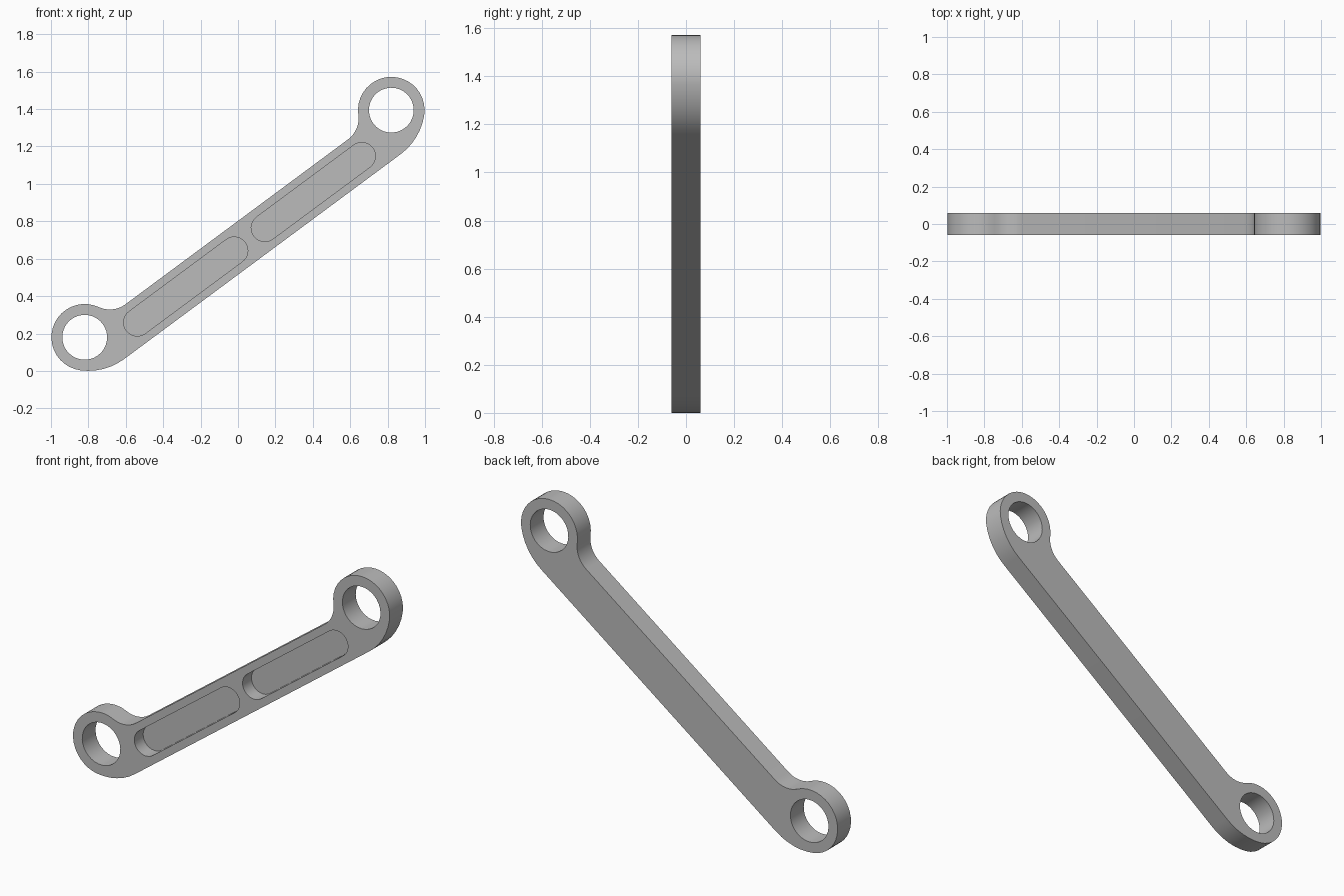
import bpy, bmesh
from math import sin, cos, pi, atan2, sqrt, radians
from mathutils import Matrix

cube = bpy.data.objects.get("Cube")
if cube:
    bpy.data.objects.remove(cube, do_unlink=True)

# Dimensions in the arm's own frame: u along the arm, v across it
TILT = radians(36.53)
MID_Z = 0.787
HALF = 0.06                  # half thickness
EYE_U, EYE_R, HOLE_R = 1.02, 0.178, 0.12
TOP_V, LOW_V = 0.012, -0.219  # straight edges of the bar
FILLET_R, HEEL_R = 0.14, 0.32
POCKET_R, POCKET_DEPTH = 0.073, 0.08

grey = bpy.data.materials.new("satin_grey")
grey.use_nodes = True
colour = (0.5, 0.5, 0.5, 1)
grey.diffuse_color = colour
grey.node_tree.nodes["Principled BSDF"].inputs["Base Color"].default_value = colour

frame = Matrix.Translation((0, 0, MID_Z)) @ Matrix.Rotation(-TILT, 4, 'Y')


def arc(u, v, r, start, end, steps):
    return [(u + r * cos(start + (end - start) * i / steps),
             v + r * sin(start + (end - start) * i / steps)) for i in range(steps + 1)]


def prism(name, outline, y0, y1):
    bm = bmesh.new()
    face = bm.faces.new([bm.verts.new((u, y0, v)) for u, v in outline])
    new = bmesh.ops.extrude_face_region(bm, geom=[face])["geom"]
    bmesh.ops.translate(bm, vec=(0, y1 - y0, 0),
                        verts=[g for g in new if isinstance(g, bmesh.types.BMVert)])
    bmesh.ops.recalc_face_normals(bm, faces=bm.faces)
    bm.transform(frame)
    mesh = bpy.data.meshes.new(name)
    bm.to_mesh(mesh)
    bm.free()
    mesh.materials.append(grey)
    obj = bpy.data.objects.new(name, mesh)
    bpy.context.collection.objects.link(obj)
    return obj


# Outline of one end: heel blend, round eye, then concave fillet into the bar
heel_v = LOW_V + HEEL_R
heel_u = -EYE_U + sqrt((HEEL_R - EYE_R) ** 2 - heel_v ** 2)
fillet_v = TOP_V + FILLET_R
fillet_u = -EYE_U + sqrt((FILLET_R + EYE_R) ** 2 - fillet_v ** 2)
heel_angle = atan2(-heel_v, -EYE_U - heel_u)
fillet_angle = atan2(fillet_v, fillet_u + EYE_U)
end = arc(heel_u, heel_v, HEEL_R, -pi / 2, heel_angle, 6)
end += arc(-EYE_U, 0, EYE_R, heel_angle + 2 * pi, fillet_angle, 20)[1:]
end += arc(fillet_u, fillet_v, FILLET_R, fillet_angle + pi, 1.5 * pi, 8)[1:]

# Mirrored ends joined by the straight bar
arm = prism("link_arm", end + [(-u, v) for u, v in reversed(end)], -HALF, HALF)

# Through holes and blind front pockets
cutters = []
pocket_v = (TOP_V + LOW_V) / 2
for side in (-1, 1):
    cutters.append(prism("eye_hole_cutter",
                         arc(side * EYE_U, 0, HOLE_R, 0, 2 * pi, 32)[:-1], -0.2, 0.2))
    a, b = sorted((side * 0.102, side * 0.747))
    slot = (arc(b, pocket_v, POCKET_R, -pi / 2, pi / 2, 14)
            + arc(a, pocket_v, POCKET_R, pi / 2, 1.5 * pi, 14))
    cutters.append(prism("pocket_cutter", slot, -0.2, -HALF + POCKET_DEPTH))

bpy.ops.object.select_all(action='DESELECT')
bpy.context.view_layer.objects.active = arm
arm.select_set(True)
for cutter in cutters:
    cutter.hide_render = True
    cut = arm.modifiers.new("cut", 'BOOLEAN')
    cut.operation = 'DIFFERENCE'
    cut.solver = 'EXACT'
    cut.object = cutter
    bpy.ops.object.modifier_apply(modifier=cut.name)
    bpy.data.objects.remove(cutter, do_unlink=True)

bpy.ops.object.shade_smooth_by_angle(angle=radians(35))
